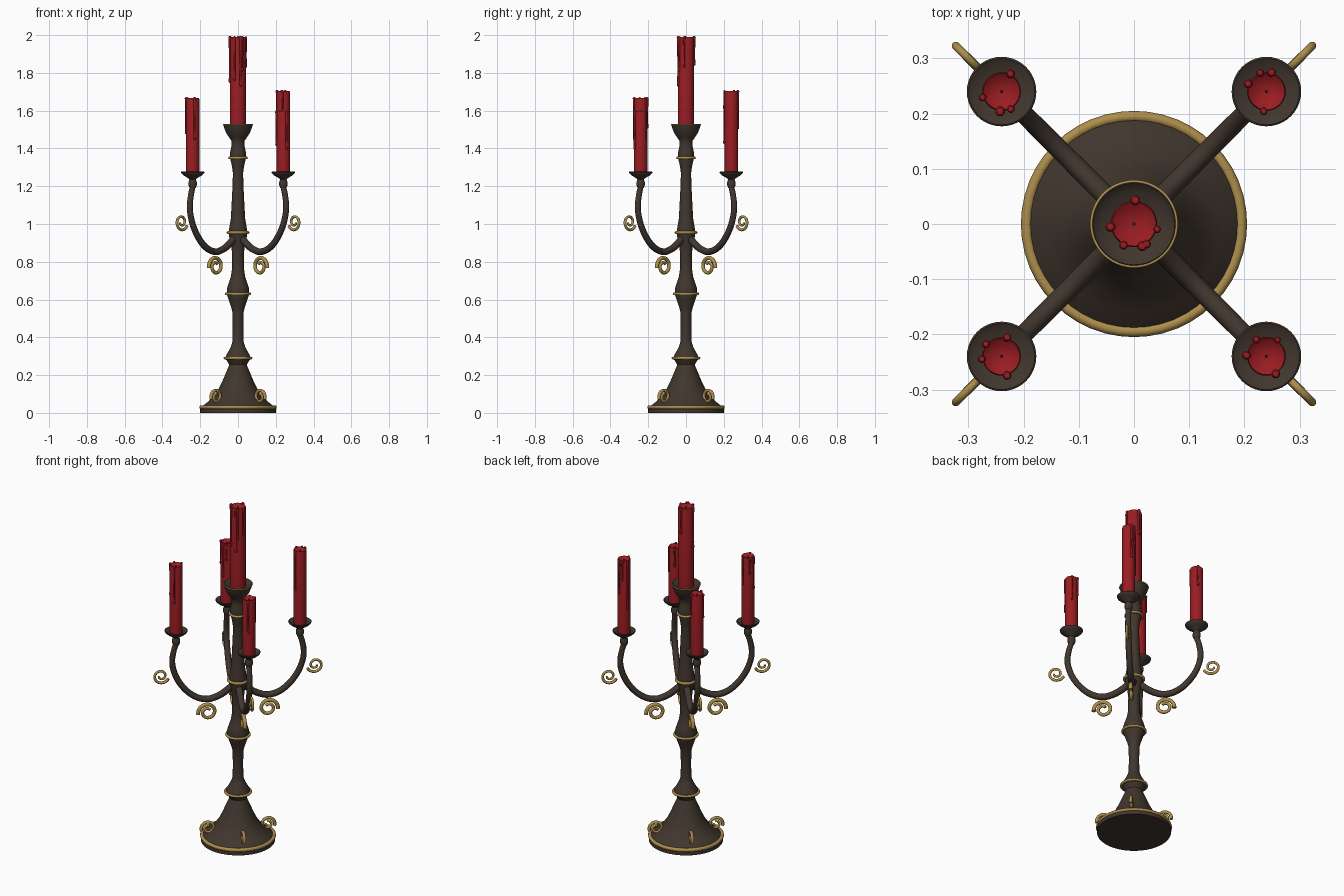
import bpy, bmesh, math
from mathutils import Vector, Matrix

if "Cube" in bpy.data.objects:
    bpy.data.objects.remove(bpy.data.objects["Cube"])


def material(name, rgb):
    m = bpy.data.materials.new(name)
    m.diffuse_color = (*rgb, 1)
    m.use_nodes = True
    m.node_tree.nodes["Principled BSDF"].inputs["Base Color"].default_value = m.diffuse_color
    return m


IRON = material("dark_bronze", (0.052, 0.037, 0.027))
GOLD = material("gold", (0.42, 0.27, 0.07))
WAX = material("red_wax", (0.32, 0.012, 0.016))
WICK = material("wick", (0.02, 0.015, 0.012))


def finish(obj, mat, angle=40):
    me = obj.data
    me.materials.clear()
    me.materials.append(mat)
    for p in me.polygons:
        p.use_smooth = True
    me.set_sharp_from_angle(angle=math.radians(angle))
    return obj


def lathe(name, profile, mat, loc=(0, 0, 0), seg=40):
    """Spin a list of (radius, z) points around the vertical axis."""
    bm = bmesh.new()
    rings = []
    for r, z in profile:
        rings.append([bm.verts.new((r * math.cos(2 * math.pi * i / seg),
                                    r * math.sin(2 * math.pi * i / seg), z)) for i in range(seg)])
    for a, b in zip(rings, rings[1:]):
        for i in range(seg):
            j = (i + 1) % seg
            bm.faces.new((a[i], a[j], b[j], b[i]))
    bmesh.ops.remove_doubles(bm, verts=bm.verts, dist=1e-5)
    bmesh.ops.recalc_face_normals(bm, faces=bm.faces)
    me = bpy.data.meshes.new(name)
    bm.to_mesh(me)
    bm.free()
    obj = bpy.data.objects.new(name, me)
    obj.location = loc
    bpy.context.collection.objects.link(obj)
    return finish(obj, mat)


def smooth_path(pts, n=6):
    """Catmull-Rom interpolation through 2D points."""
    p = [Vector(q) for q in pts]
    p = [2 * p[0] - p[1]] + p + [2 * p[-1] - p[-2]]
    out = []
    for a, b, c, d in zip(p, p[1:], p[2:], p[3:]):
        for k in range(n):
            t = k / n
            out.append(0.5 * (2 * b + (c - a) * t + (2 * a - 5 * b + 4 * c - d) * t * t
                              + (3 * b - a - 3 * c + d) * t ** 3))
    return out + [p[-2]]


def spiral(center, r0, r1, start, turns, n=40):
    pts = []
    for i in range(n + 1):
        t = i / n
        a = math.radians(start) + t * turns * 2 * math.pi
        r = r0 + (r1 - r0) * t
        pts.append(Vector((center[0] + r * math.cos(a), center[1] + r * math.sin(a))))
    return pts


def tube(name, pts, r0, r1, mat, turn):
    """Sweep a tapering round tube along (radius, z) points, in the plane at angle turn."""
    cu = bpy.data.curves.new(name, 'CURVE')
    cu.dimensions = '3D'
    cu.bevel_depth = 1.0
    cu.bevel_resolution = 4
    cu.use_fill_caps = True
    s = cu.splines.new('POLY')
    s.points.add(len(pts) - 1)
    rot = Matrix.Rotation(turn, 3, 'Z')
    for i, p in enumerate(pts):
        s.points[i].co = (*(rot @ Vector((p[0], 0, p[1]))), 1)
        s.points[i].radius = r0 + (r1 - r0) * i / (len(pts) - 1)
    obj = bpy.data.objects.new(name, cu)
    bpy.context.collection.objects.link(obj)
    bpy.ops.object.select_all(action='DESELECT')
    obj.select_set(True)
    bpy.context.view_layer.objects.active = obj
    bpy.ops.object.convert(target='MESH')
    return finish(bpy.context.object, mat, 60)


def ring(name, radius, thick, z):
    prof = [(radius + thick * math.cos(a * math.pi / 6), z + thick * math.sin(a * math.pi / 6))
            for a in range(13)]
    return lathe(name, prof, GOLD, seg=48)


def candle(name, x, y, bottom, top, r, drips):
    # wax body with a shallow melted pool
    lathe(name, [(0, bottom), (r, bottom), (r, top - 0.006), (r * 0.95, top),
                 (r * 0.85, top - 0.003), (r * 0.5, top - 0.011), (0, top - 0.014)], WAX, (x, y, 0), 28)
    lathe(name + "_wick", [(0, top - 0.02), (0.003, top - 0.02), (0.003, top - 0.004),
                           (0, top - 0.004)], WICK, (x, y, 0), 8)
    # runs of wax: round head, thin stem, teardrop end
    for deg, length, w in drips:
        a = math.radians(deg)
        d = r + 0.001
        prof = [(0, w), (w * 0.7, w * 0.7), (w, 0), (w * 0.75, -w * 1.2), (w * 0.6, -length * 0.6),
                (w * 0.7, -length + 2.5 * w), (w * 0.9, -length + w), (w * 0.6, -length + 0.3 * w), (0, -length)]
        lathe(name + "_drip", prof, WAX, (x + d * math.cos(a), y + d * math.sin(a), top - 0.003), 12)


# foot, turned stem and central cup
lathe("stem", [(0, 0), (0.2, 0), (0.2, 0.022), (0.188, 0.036), (0.16, 0.058), (0.13, 0.085),
               (0.106, 0.12), (0.086, 0.16), (0.067, 0.205), (0.052, 0.24), (0.047, 0.255),
               (0.056, 0.272), (0.068, 0.29), (0.06, 0.31), (0.045, 0.335), (0.034, 0.36), (0.029, 0.38),
               (0.028, 0.45), (0.029, 0.53), (0.036, 0.56), (0.05, 0.60), (0.06, 0.63), (0.058, 0.66),
               (0.048, 0.69), (0.038, 0.72), (0.032, 0.76), (0.031, 0.84), (0.036, 0.89), (0.046, 0.93),
               (0.05, 0.955), (0.046, 0.98), (0.038, 1.03), (0.034, 1.1), (0.029, 1.2), (0.027, 1.27),
               (0.033, 1.31), (0.042, 1.35), (0.042, 1.38), (0.035, 1.41), (0.034, 1.44), (0.045, 1.455),
               (0.062, 1.48), (0.074, 1.51), (0.078, 1.525), (0.074, 1.53), (0.06, 1.515), (0, 1.505)], IRON, seg=48)

# gold bands
for nm, r, t, z in (("foot_band", 0.195, 0.01, 0.03), ("lower_band", 0.069, 0.007, 0.29),
                    ("knop_band", 0.062, 0.007, 0.63), ("arm_band", 0.052, 0.008, 0.955),
                    ("neck_band", 0.045, 0.007, 1.35)):
    ring(nm, r, t, z)
ring("cup_lip", 0.077, 0.003, 1.526)

# central candle
candle("tall_candle", 0, 0, 1.5, 1.99, 0.042,
       [(87, 0.15, 0.009), (187, 0.24, 0.009), (347, 0.16, 0.007), (244, 0.23, 0.008),
        (290, 0.26, 0.009), (302, 0.18, 0.008)])

# four arms with scrolls, cups and candles: quarter turn -> candle top and wax runs
R = 0.24 * math.sqrt(2)
S2 = math.sqrt(2)
ARM = [(0.02, 0.925), (0.05, 0.89), (0.08, 0.866), (0.115, 0.853), (0.155, 0.865), (0.195, 0.905),
       (0.23, 0.97), (0.25, 1.04), (0.255, 1.1), (0.248, 1.16), (0.24, 1.2), (0.24, 1.24)]
CANDLES = [
    (1.705, [(157, 0.29, 0.008), (108, 0.12, 0.007), (75, 0.2, 0.008), (262, 0.23, 0.007)]),
    (1.625, [(63, 0.12, 0.008), (197, 0.14, 0.007), (266, 0.2, 0.009), (298, 0.1, 0.007)]),
    (1.668, [(74, 0.16, 0.008), (142, 0.1, 0.007), (188, 0.19, 0.007), (286, 0.22, 0.008)]),
    (1.597, [(121, 0.11, 0.007), (56, 0.15, 0.006), (177, 0.18, 0.008), (298, 0.2, 0.008)]),
]
for k, (top, drips) in enumerate(CANDLES):
    turn = math.radians(45 + 90 * k)
    x, y = R * math.cos(turn), R * math.sin(turn)
    tube("arm", smooth_path([(px * S2, pz) for px, pz in ARM]), 0.019, 0.015, IRON, turn)
    tube("outer_scroll", spiral((0.422, 1.01), 0.045, 0.012, 205, 1.4), 0.008, 0.006, GOLD, turn)
    tube("under_scroll", spiral((0.167, 0.775), 0.052, 0.018, -10, 1.4), 0.011, 0.008, GOLD, turn)
    tube("foot_scroll", spiral((0.163, 0.085), 0.04, 0.014, -20, 1.35), 0.009, 0.007, GOLD, turn)
    # drip pan with collar
    lathe("drip_pan", [(0, 1.19), (0.016, 1.19), (0.022, 1.205), (0.022, 1.22), (0.017, 1.235),
                       (0.024, 1.243), (0.045, 1.255), (0.06, 1.268), (0.063, 1.275), (0.06, 1.277),
                       (0.045, 1.268), (0, 1.264)], IRON, (x, y, 0))
    candle("arm_candle", x, y, 1.262, top, 0.035, drips)
